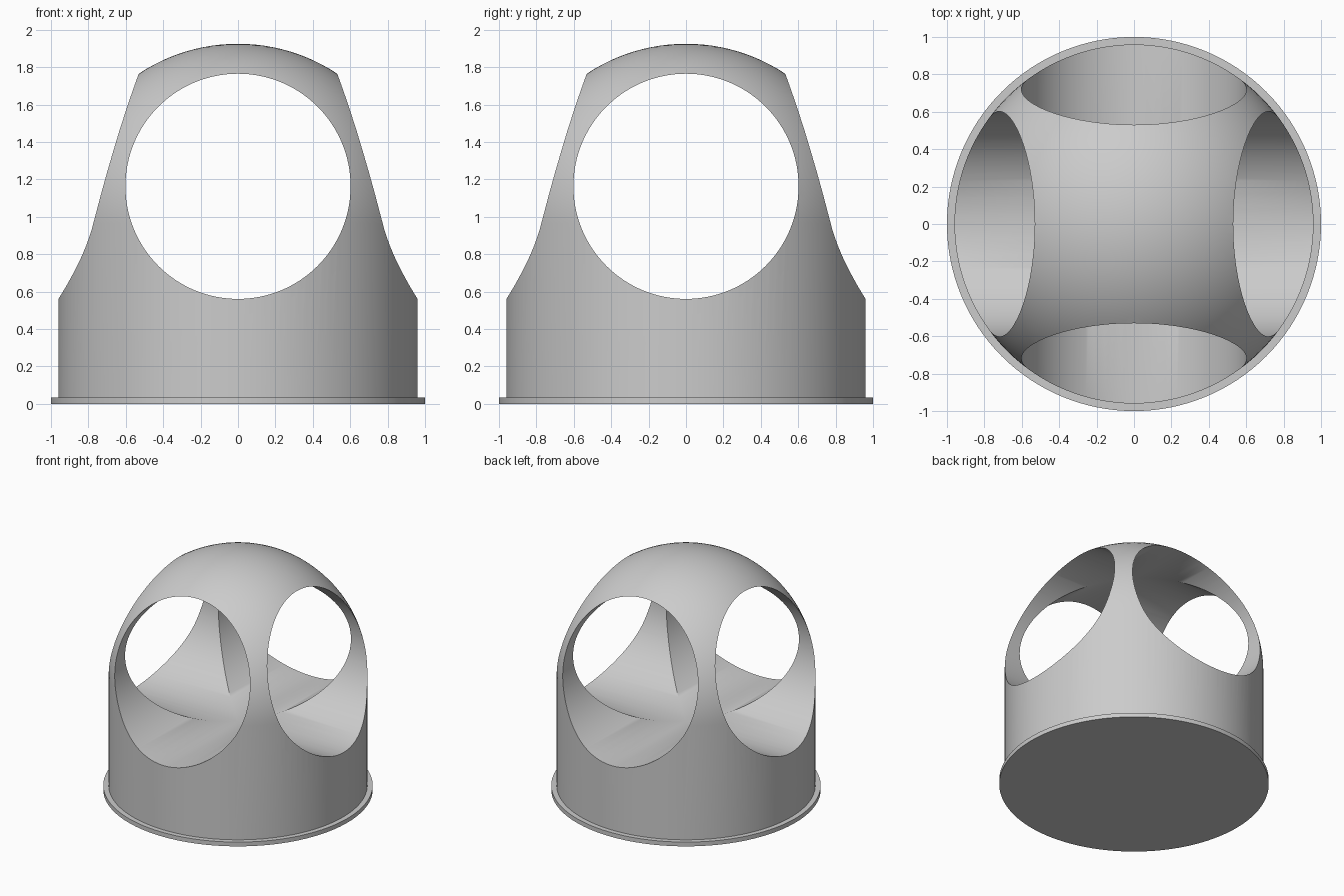
import bpy, bmesh
from math import sin, cos, pi, radians

cube = bpy.data.objects.get("Cube")
if cube:
    bpy.data.objects.remove(cube, do_unlink=True)

SEG = 128
BODY_R, SPRING_Z = 0.96, 0.965      # wall radius, height where the dome starts
FLANGE_R, FLANGE_H = 1.0, 0.035
BORE_R, BORE_Z = 0.602, 1.163

grey = bpy.data.materials.new("light grey")
grey.use_nodes = True
colour = (0.6, 0.6, 0.6, 1)
grey.diffuse_color = colour
grey.node_tree.nodes["Principled BSDF"].inputs["Base Color"].default_value = colour


def revolve(name, profile):
    """Turn an (r, z) profile that starts and ends on the axis about z."""
    bm = bmesh.new()
    verts = [bm.verts.new((r, 0, z)) for r, z in profile]
    edges = [bm.edges.new(pair) for pair in zip(verts, verts[1:])]
    bmesh.ops.spin(bm, geom=verts + edges, cent=(0, 0, 0), axis=(0, 0, 1),
                   angle=2 * pi, steps=SEG, use_duplicate=False)
    bmesh.ops.remove_doubles(bm, verts=bm.verts, dist=0.0001)
    bmesh.ops.recalc_face_normals(bm, faces=bm.faces)
    mesh = bpy.data.meshes.new(name)
    bm.to_mesh(mesh)
    bm.free()
    mesh.materials.append(grey)
    obj = bpy.data.objects.new(name, mesh)
    bpy.context.collection.objects.link(obj)
    return obj


# Flanged solid body with a hemispherical top
steps = 32
dome = [(BODY_R * cos(a), SPRING_Z + BODY_R * sin(a))
        for a in (i * pi / 2 / steps for i in range(steps))]
body = revolve("domed_body", [(0, 0), (FLANGE_R, 0), (FLANGE_R, FLANGE_H),
                              (BODY_R, FLANGE_H)] + dome
               + [(0, SPRING_Z + BODY_R)])

# Two crossing round bores, front to back and side to side
cutters = []
for name, rot in (("bore_front_back", (pi / 2, 0, 0)),
                  ("bore_side_side", (pi / 2, 0, pi / 2))):
    bpy.ops.mesh.primitive_cylinder_add(vertices=SEG, radius=BORE_R, depth=3,
                                        location=(0, 0, BORE_Z), rotation=rot)
    cutter = bpy.context.object
    cutter.name = name
    cutter.hide_render = True
    cutter.data.materials.append(grey)
    cutters.append(cutter)
    cut = body.modifiers.new(name, 'BOOLEAN')
    cut.operation, cut.solver, cut.object = 'DIFFERENCE', 'EXACT', cutter

# Bake the cuts, drop the cutters, smooth the curved surfaces
bpy.context.view_layer.update()
cut_mesh = bpy.data.meshes.new_from_object(
    body.evaluated_get(bpy.context.evaluated_depsgraph_get()))
body.modifiers.clear()
body.data = cut_mesh
for cutter in cutters:
    bpy.data.objects.remove(cutter, do_unlink=True)
bpy.ops.object.select_all(action='DESELECT')
body.select_set(True)
bpy.context.view_layer.objects.active = body
bpy.ops.object.shade_smooth_by_angle(angle=radians(30))
